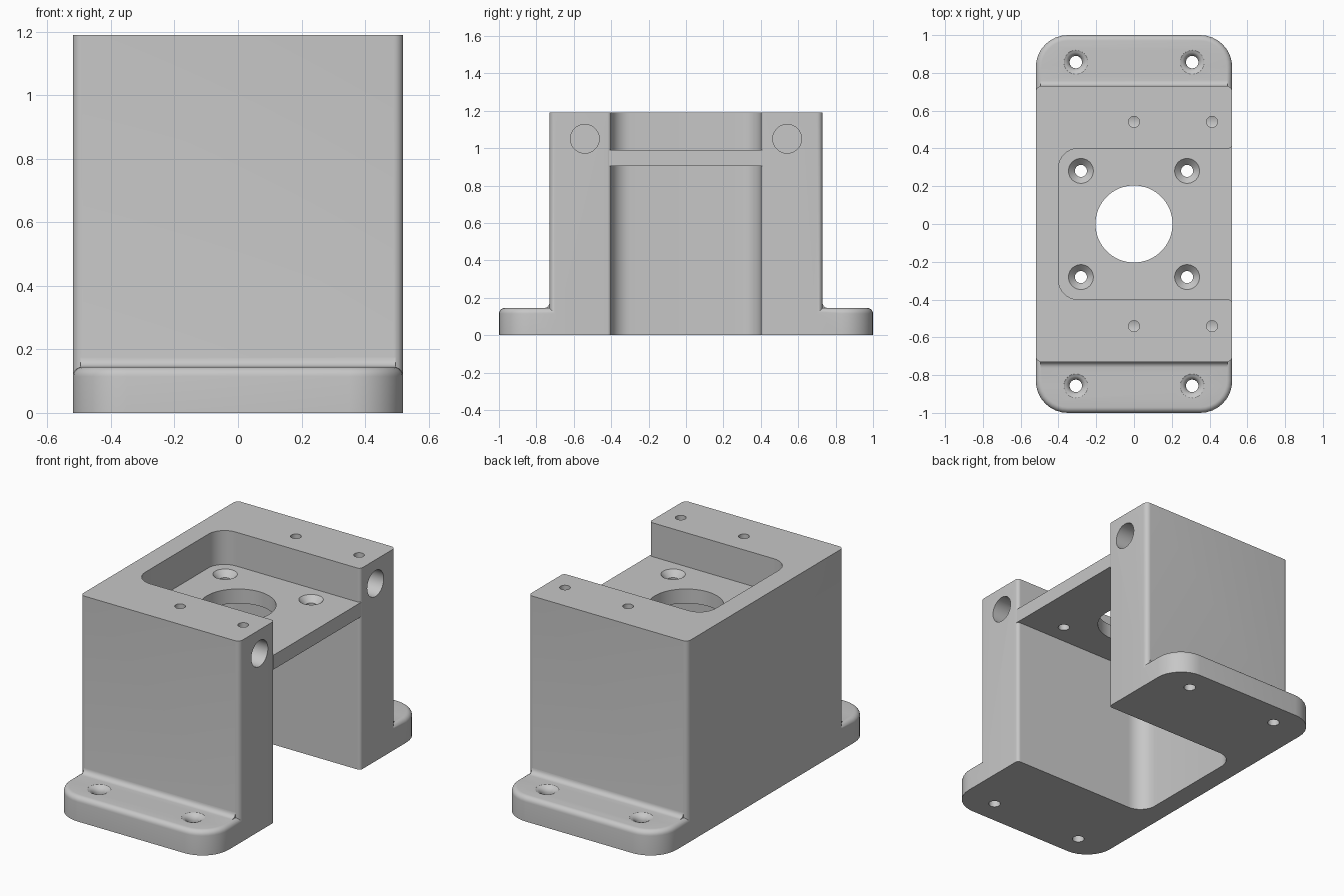
import bpy, bmesh
from math import sin, cos, pi, radians
from mathutils import Vector, Matrix

cube = bpy.data.objects.get("Cube")
if cube:
    bpy.data.objects.remove(cube)

grey = bpy.data.materials.new("plain grey")
grey.use_nodes = True
colour = (0.57, 0.57, 0.57, 1)
grey.diffuse_color = colour
grey.node_tree.nodes["Principled BSDF"].inputs["Base Color"].default_value = colour

W, D, H = 0.52, 0.73, 1.19      # half width, half depth and height of the housing
FOOT = 0.145                    # foot thickness
R = 0.03                        # small edge radius


def outline(corners, steps=8):
    """Round the corners (x, y, radius) of a right-angled polygon."""
    pts = []
    for i, (x, y, r) in enumerate(corners):
        c = Vector((x, y))
        if r == 0:
            pts.append(c)
            continue
        a = (Vector(corners[i - 1][:2]) - c).normalized()
        b = (Vector(corners[(i + 1) % len(corners)][:2]) - c).normalized()
        for k in range(steps + 1):
            t = k / steps * pi / 2
            pts.append(c + r * (a * (1 - sin(t)) + b * (1 - cos(t))))
    return pts


def loft(name, rings, matrix=Matrix()):
    """Skin a stack of (outline, height) rings into a closed solid."""
    bm = bmesh.new()
    loops = [[bm.verts.new(matrix @ Vector((p[0], p[1], z))) for p in pts] for pts, z in rings]
    n = len(loops[0])
    for lo, hi in zip(loops, loops[1:]):
        for i in range(n):
            j = (i + 1) % n
            bm.faces.new((lo[i], lo[j], hi[j], hi[i]))
    bm.faces.new(loops[0][::-1])
    bm.faces.new(loops[-1])
    bmesh.ops.recalc_face_normals(bm, faces=bm.faces)
    mesh = bpy.data.meshes.new(name)
    bm.to_mesh(mesh)
    bm.free()
    mesh.materials.append(grey)
    ob = bpy.data.objects.new(name, mesh)
    bpy.context.collection.objects.link(ob)
    return ob


def turned(name, profile, matrix, sides=32):
    """Solid of revolution from (radius, height) pairs."""
    rings = [([(r * cos(2 * pi * k / sides), r * sin(2 * pi * k / sides)) for k in range(sides)], z)
             for r, z in profile]
    return loft(name, rings, matrix)


def combine(target, tool, operation):
    mod = target.modifiers.new("combine", 'BOOLEAN')
    mod.operation = operation
    mod.solver = 'EXACT'
    mod.object = tool
    graph = bpy.context.evaluated_depsgraph_get()
    mesh = bpy.data.meshes.new_from_object(target.evaluated_get(graph))
    target.modifiers.clear()
    target.data = mesh
    bpy.data.objects.remove(tool)


# Housing: U-shaped wall, open towards +x
wall = outline([(-W, -D, R), (W, -D, R), (W, -0.4, 0.02), (-0.4, -0.4, 0.105),
                (-0.4, 0.4, 0.105), (W, 0.4, 0.02), (W, D, R), (-W, D, R)])
housing = loft("motor_housing", [(wall, 0), (wall, H)])

for side in (-1, 1):
    # Mounting foot with rounded corners and a rounded top edge
    rings = []
    for k in range(-1, 7):
        t = max(k, 0) / 6 * pi / 2
        inset = R * (1 - cos(t))
        z = 0 if k < 0 else FOOT - R + R * sin(t)
        x, y, r = W - inset, 1 - inset, 0.17 - inset
        rings.append((outline([(-x, side * 0.68, 0), (x, side * 0.68, 0),
                               (x, side * y, r), (-x, side * y, r)]), z))
    combine(housing, loft("foot", rings), 'UNION')

    # Concave fillet where the foot meets the wall
    arc = [(side * (D + R - R * sin(k / 6 * pi / 2)), FOOT + R - R * cos(k / 6 * pi / 2))
           for k in range(7)]
    section = [(side * 0.70, 0.12), (side * (D + R), 0.12)] + arc + [(side * 0.70, FOOT + R)]
    along_x = Matrix(((0, 0, 1, 0), (1, 0, 0, 0), (0, 1, 0, 0), (0, 0, 0, 1)))
    combine(housing, loft("fillet", [(section, -0.495), (section, 0.495)], along_x), 'UNION')

# Shelf across the pocket
plate = [(-0.46, -0.412), (W, -0.412), (W, 0.412), (-0.46, 0.412)]
combine(housing, loft("shelf", [(plate, 0.905), (plate, 0.99)]), 'UNION')

# Large central opening
combine(housing, turned("opening", [(0.204, 0.85), (0.204, 1.05)], Matrix(), 64), 'DIFFERENCE')

flare = [(0.033, -0.05)]
for k in range(7):
    t = k / 6 * radians(78)
    flare.append((0.07 - 0.037 * cos(t), FOOT - 0.037 + 0.037 * sin(t)))
flare.append((0.072, FOOT + 0.01))
countersink = [(0.032, 0.85), (0.032, 0.955), (0.066, 0.99), (0.066, 1.02)]
set_screw = [(0.029, 1.05), (0.029, H + 0.05)]
rod = [(0.077, -0.4), (0.077, W + 0.05)]

for sy in (-1, 1):
    # Rod socket in each end face
    turn = Matrix.Translation((0, sy * 0.541, 1.05)) @ Matrix.Rotation(pi / 2, 4, 'Y')
    combine(housing, turned("rod_socket", rod, turn, 48), 'DIFFERENCE')
    # Set screw holes down into the socket
    for x in (0, 0.413):
        place = Matrix.Translation((x, sy * 0.541, 0))
        combine(housing, turned("set_screw_hole", set_screw, place), 'DIFFERENCE')
    # Shelf and foot screw holes
    for sx in (-1, 1):
        place = Matrix.Translation((sx * 0.281, sy * 0.281, 0))
        combine(housing, turned("shelf_hole", countersink, place), 'DIFFERENCE')
        place = Matrix.Translation((sx * 0.308, sy * 0.857, 0))
        combine(housing, turned("foot_hole", flare, place), 'DIFFERENCE')

bpy.ops.object.select_all(action='DESELECT')
housing.select_set(True)
bpy.context.view_layer.objects.active = housing
bpy.ops.object.shade_smooth_by_angle(angle=radians(30))
